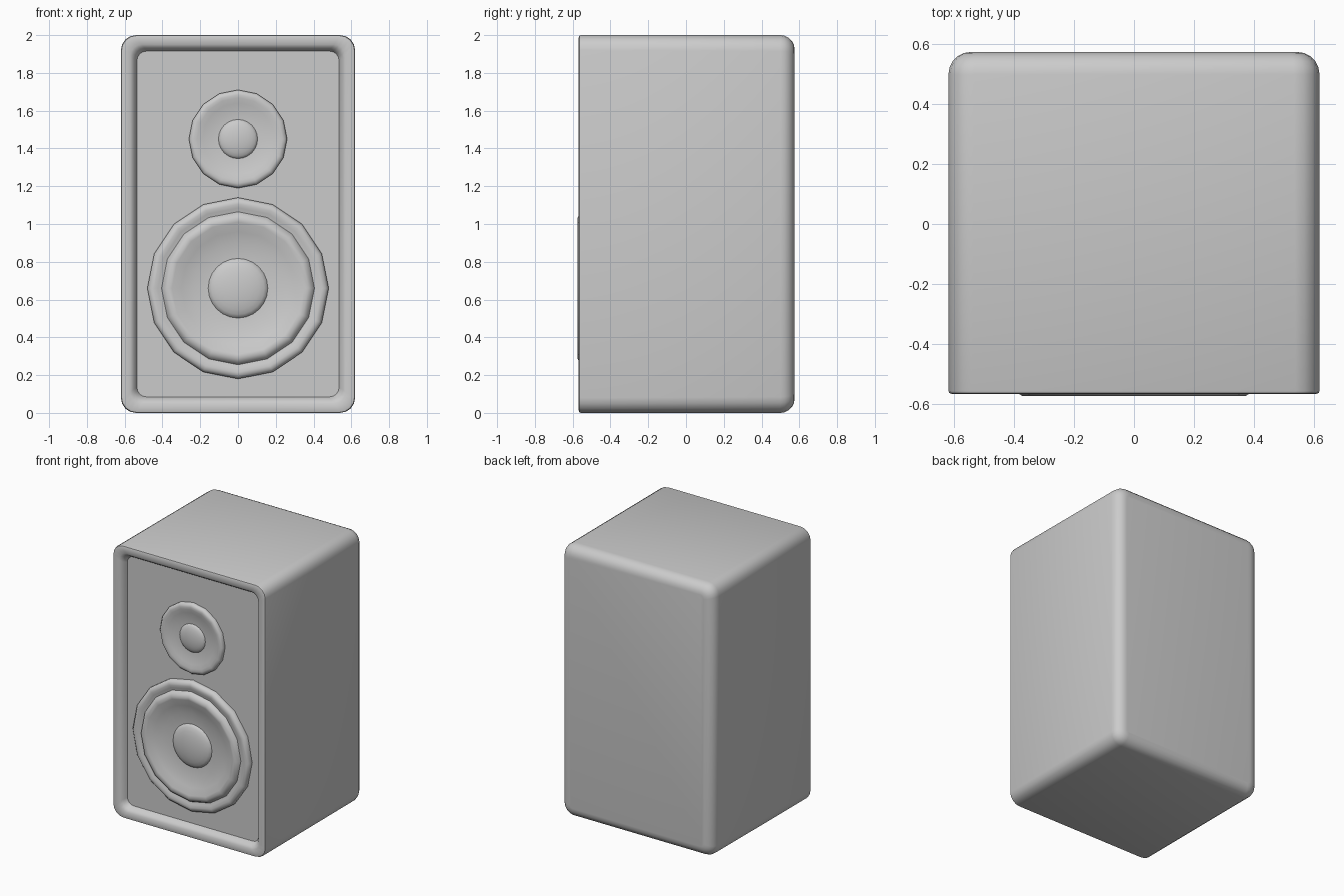
import bpy, bmesh, math

if "Cube" in bpy.data.objects:
    bpy.data.objects.remove(bpy.data.objects["Cube"])

CZ = 1.0  # height of the cabinet centre


def finish(name, bm, angle):
    bmesh.ops.recalc_face_normals(bm, faces=bm.faces)
    me = bpy.data.meshes.new(name)
    bm.to_mesh(me)
    bm.free()
    ob = bpy.data.objects.new(name, me)
    bpy.context.collection.objects.link(ob)
    bpy.ops.object.select_all(action='DESELECT')
    ob.select_set(True)
    bpy.context.view_layer.objects.active = ob
    bpy.ops.object.shade_smooth_by_angle(angle=math.radians(angle))
    return ob


def bridge(bm, a, b):
    n = len(a)
    for i in range(n):
        bm.faces.new((a[i], a[(i + 1) % n], b[(i + 1) % n], b[i]))


def rounded_loop(bm, inset, y, r, segs=4):
    """Rounded rectangle facing -y, inset from the cabinet outline."""
    hx, hz = 0.62 - inset, 1.0 - inset
    loop = []
    for k, (sx, sz) in enumerate(((1, 1), (-1, 1), (-1, -1), (1, -1))):
        for i in range(segs + 1):
            a = math.pi / 2 * (k + i / segs)
            loop.append(bm.verts.new((sx * (hx - r) + r * math.cos(a), y,
                                      CZ + sz * (hz - r) + r * math.sin(a))))
    return loop


def revolve(name, profile, z, sides, angle=40):
    """Spin (radius, y) points about the y axis; a zero radius closes the tip."""
    bm = bmesh.new()
    prev = None
    for r, y in profile:
        if r == 0:
            tip = bm.verts.new((0, y, z))
            for i in range(sides):
                bm.faces.new((prev[i], prev[(i + 1) % sides], tip))
            break
        loop = [bm.verts.new((r * math.cos(math.tau * i / sides), y,
                              z + r * math.sin(math.tau * i / sides)))
                for i in range(sides)]
        if prev:
            bridge(bm, prev, loop)
        prev = loop
    return finish(name, bm, angle)


def dome(name, radius, y, height, z):
    pts = [(radius * math.cos(t), y - height * math.sin(t))
           for t in (math.pi / 2 * i / 6 for i in range(6))]
    revolve(name, pts + [(0, y - height)], z, 24)


# Cabinet: recessed baffle, rolled inner rim, sides and rounded back
bm = bmesh.new()
sections = [(0.085, -0.52, 0.05), (0.078, -0.537, 0.053), (0.066, -0.555, 0.058),
            (0.05, -0.567, 0.06), (0.012, -0.568, 0.075), (0.003, -0.565, 0.08),
            (0.0, -0.556, 0.08)]
R = 0.075
for i in range(6):
    t = math.pi / 2 * i / 5
    sections.append((R * (1 - math.cos(t)), 0.575 - R + R * math.sin(t),
                     0.085 - 0.06 * (1 - math.cos(t))))
loops = [rounded_loop(bm, *s) for s in sections]
for a, b in zip(loops, loops[1:]):
    bridge(bm, a, b)
bm.faces.new(loops[0])
bm.faces.new(loops[-1])
finish("cabinet", bm, 40)

# Woofer: frame ring, rolled surround, shallow cone and dust cap
revolve("woofer_cone", [(0.48, -0.515), (0.48, -0.537), (0.465, -0.553), (0.445, -0.556),
                        (0.425, -0.55), (0.405, -0.545), (0.395, -0.562), (0.372, -0.575),
                        (0.35, -0.571), (0.30, -0.553), (0.24, -0.537), (0.16, -0.528),
                        (0.12, -0.527)], 0.66, 16, 60)
dome("woofer_dust_cap", 0.16, -0.524, 0.04, 0.66)

# Tweeter: same construction at a smaller size
revolve("tweeter_cone", [(0.26, -0.515), (0.26, -0.534), (0.25, -0.546), (0.235, -0.549),
                         (0.218, -0.547), (0.19, -0.540), (0.15, -0.531), (0.105, -0.527),
                         (0.08, -0.526)], 1.45, 16, 60)
dome("tweeter_dust_cap", 0.105, -0.524, 0.03, 1.45)
